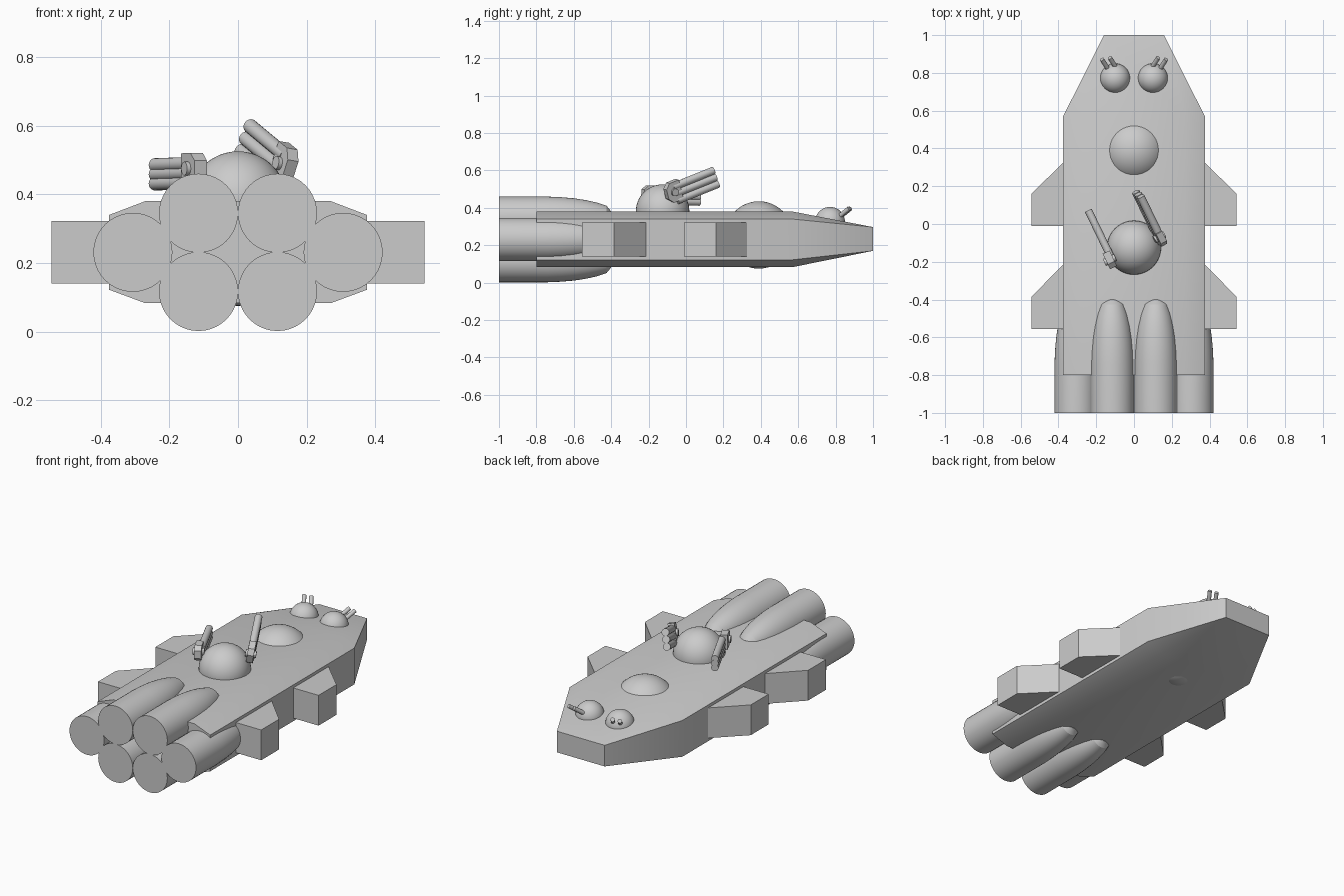
import bpy, bmesh, math
from mathutils import Vector, Matrix

if "Cube" in bpy.data.objects:
    bpy.data.objects.remove(bpy.data.objects["Cube"])

grey = bpy.data.materials.new("plain_grey")
grey.diffuse_color = (0.6, 0.6, 0.6, 1)
grey.use_nodes = True
grey.node_tree.nodes["Principled BSDF"].inputs["Base Color"].default_value = grey.diffuse_color


def finish(name, bm):
    bmesh.ops.remove_doubles(bm, verts=bm.verts, dist=1e-5)
    bmesh.ops.recalc_face_normals(bm, faces=bm.faces)
    me = bpy.data.meshes.new(name)
    bm.to_mesh(me)
    bm.free()
    me.materials.append(grey)
    ob = bpy.data.objects.new(name, me)
    bpy.context.collection.objects.link(ob)
    return ob


def loft(name, rings):
    """Skin closed rings of points and cap both ends."""
    bm = bmesh.new()
    vs = [[bm.verts.new(p) for p in r] for r in rings]
    n = len(vs[0])
    for a, b in zip(vs, vs[1:]):
        for i in range(n):
            j = (i + 1) % n
            bm.faces.new((a[i], a[j], b[j], b[i]))
    bm.faces.new(vs[0])
    bm.faces.new(vs[-1])
    return finish(name, bm)


def sphere(name, loc, r):
    bm = bmesh.new()
    bmesh.ops.create_uvsphere(bm, u_segments=40, v_segments=24, radius=r,
                              matrix=Matrix.Translation(loc))
    return finish(name, bm)


def rod(name, a, b, r, seg=20):
    a, b = Vector(a), Vector(b)
    d = b - a
    m = Matrix.Translation((a + b) / 2) @ d.to_track_quat('Z', 'Y').to_matrix().to_4x4()
    bm = bmesh.new()
    bmesh.ops.create_cone(bm, cap_ends=True, segments=seg, radius1=r, radius2=r,
                          depth=d.length, matrix=m)
    return finish(name, bm)


# Hull: chamfered section that narrows to a blunt rectangular nose
def section(y, wide, narrow, z0, z1, z2, z3):
    return [(-narrow, y, z0), (narrow, y, z0), (wide, y, z1), (wide, y, z2),
            (narrow, y, z3), (-narrow, y, z3), (-wide, y, z2), (-wide, y, z1)]


loft("hull", [section(-0.80, 0.375, 0.27, 0.083, 0.122, 0.34, 0.38),
              section(0.57, 0.375, 0.27, 0.083, 0.122, 0.34, 0.38),
              section(1.0, 0.159, 0.159, 0.17, 0.17, 0.297, 0.297)])

# Six engines in a honeycomb cluster
profile = [(-1, .115), (-.74, .115), (-.67, .112), (-.6, .106), (-.54, .097),
           (-.48, .084), (-.425, .066), (-.40, .036)]
for i, (cx, cz) in enumerate([(.115, .345), (.306, .231), (.115, .117)]):
    for s in (-1, 1):
        loft(f"engine_{i}_{'left' if s < 0 else 'right'}",
             [[(s * cx + r * math.cos(t), y, cz + r * math.sin(t))
               for t in (k * math.tau / 40 for k in range(40))] for y, r in profile])

# Swept stub wings, two on each side
for name, y_root, y_tip, y_back in (("front_wing", .325, .16, -.01), ("rear_wing", -.215, -.385, -.555)):
    for s in (-1, 1):
        outline = [(.30, y_back), (.543, y_back), (.543, y_tip), (.375, y_root), (.30, y_root)]
        loft(name, [[(s * x, y, z) for x, y in outline] for z in (.14, .322)])

# Domes
sphere("turret_dome", (0, -.125, .382), .143)
sphere("bridge_dome", (0, .39, .255), .18)

# Nose turrets with twin barrels
for s in (-1, 1):
    sphere("nose_dome", (s * .1, .77, .325), .08)
    d = Vector((s * .035, .055, .045))
    for tx, ty in ((.128, .88), (.17, .872)):
        tip = Vector((s * tx, ty, .397))
        rod("nose_barrel", tip - d * 1.6, tip, .012, 16)


# Triple-barrelled guns on the sides of the main dome
def triple_gun(name, start, tip, stack, r, mount, size):
    start, tip, stack = Vector(start), Vector(tip), Vector(stack)
    for k in (-1, 0, 1):
        rod(name + "_barrel", start + stack * k, tip + stack * k, r)
    axis = (tip - start).normalized()
    side = axis.cross(stack).normalized()
    up = side.cross(axis)
    a, b, t = (v / 2 for v in size)
    outline = [(-a, -b * .5), (-a * .4, -b), (a, -b), (a, b), (-a * .4, b), (-a, b * .5)]
    m = Vector(mount)
    loft(name + "_mount", [[m + axis * u + up * v + side * w for u, v in outline]
                           for w in (-t, t)])
    rod(name + "_pivot", m - side * (t + .012), m + side * (t + .012), .02)


triple_gun("right_gun", (.128, -.06, .475), (.022, .158, .563), (-.013, .012, -.036), .021,
           (.135, -.07, .487), (.085, .11, .036))
triple_gun("left_gun", (-.125, -.17, .462), (-.242, .072, .458), (0, 0, -.027), .02,
           (-.128, -.19, .475), (.09, .09, .04))

# Smooth the round parts, keep hard edges sharp
bpy.ops.object.select_all(action='SELECT')
bpy.context.view_layer.objects.active = bpy.data.objects["hull"]
bpy.ops.object.shade_smooth_by_angle(angle=math.radians(30))
